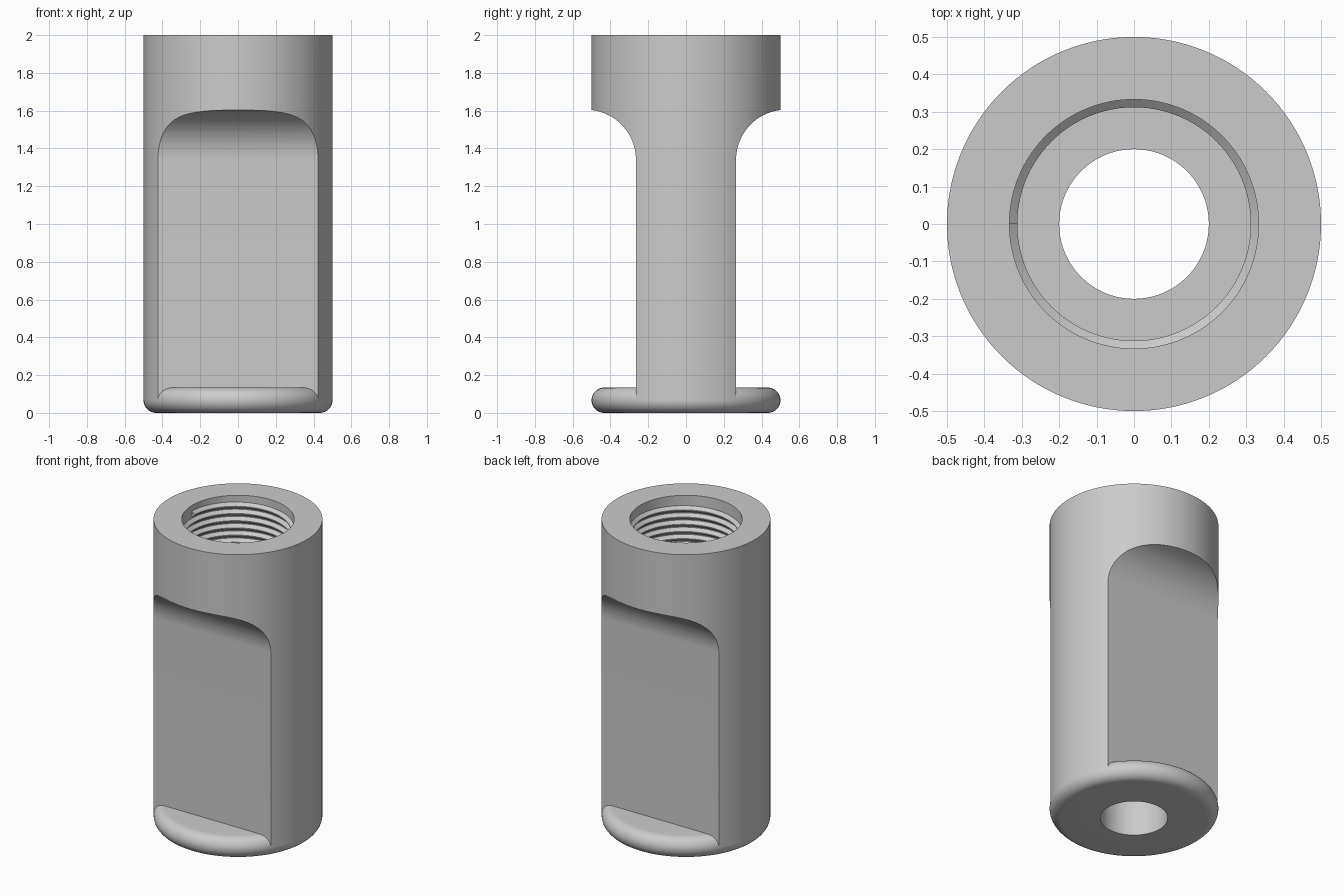
import bpy, bmesh, math

if "Cube" in bpy.data.objects:
    bpy.data.objects.remove(bpy.data.objects["Cube"])

R, BORE, HOLE = 0.5, 0.333, 0.2      # outer, threaded bore, through hole
SHOULDER = 1.6                       # bottom of the threaded bore
FLAT, FR, FZ = 0.265, 0.265, 1.34    # flat offset, fillet radius, fillet start
LIP = 0.067                          # rounding radius of the bottom rim
SEG = 128

grey = bpy.data.materials.new("plain grey")
grey.diffuse_color = (0.6, 0.6, 0.6, 1)
grey.use_nodes = True
grey.node_tree.nodes["Principled BSDF"].inputs["Base Color"].default_value = grey.diffuse_color


def make(name, verts, faces):
    me = bpy.data.meshes.new(name)
    me.from_pydata(verts, [], faces)
    bm = bmesh.new()
    bm.from_mesh(me)
    bmesh.ops.recalc_face_normals(bm, faces=bm.faces)
    bm.to_mesh(me)
    bm.free()
    me.materials.append(grey)
    ob = bpy.data.objects.new(name, me)
    bpy.context.collection.objects.link(ob)
    return ob


def revolve(name, prof):
    n = len(prof)
    verts = [(r * math.cos(2 * math.pi * i / SEG), r * math.sin(2 * math.pi * i / SEG), z)
             for i in range(SEG) for r, z in prof]
    faces = [(i * n + j, (i + 1) % SEG * n + j,
              (i + 1) % SEG * n + (j + 1) % n, i * n + (j + 1) % n)
             for i in range(SEG) for j in range(n)]
    return make(name, verts, faces)


def smooth(ob, angle=30):
    bpy.ops.object.select_all(action='DESELECT')
    ob.select_set(True)
    bpy.context.view_layer.objects.active = ob
    bpy.ops.object.shade_smooth_by_angle(angle=math.radians(angle))


# body: bored cylinder
body = revolve("body", [(R, LIP), (R, 2), (BORE, 2), (BORE, SHOULDER),
                        (HOLE, SHOULDER), (HOLE, LIP)])

# side flats with a filleted upper end, cut front and back
arc = [(FLAT + FR - FR * math.cos(math.pi / 2 * k / 20),
        FZ + FR * math.sin(math.pi / 2 * k / 20)) for k in range(21)]
prof = [(FLAT, -0.1)] + arc + [(0.7, FZ + FR), (0.7, -0.1)]
n = len(prof)
for side in (-1, 1):
    verts = [(x, side * y, z) for x in (-0.8, 0.8) for y, z in prof]
    faces = [tuple(range(n)), tuple(range(n, 2 * n))]
    faces += [(j, (j + 1) % n, n + (j + 1) % n, n + j) for j in range(n)]
    cutter = make("flat_cutter", verts, faces)
    cutter.hide_render = True
    mod = body.modifiers.new("flat", 'BOOLEAN')
    mod.operation, mod.solver, mod.object = 'DIFFERENCE', 'EXACT', cutter
    bpy.context.view_layer.objects.active = body
    bpy.ops.object.modifier_apply(modifier=mod.name)
    bpy.data.objects.remove(cutter)
smooth(body)

# bottom rim: disc with a fully rounded edge
edge = [(R - LIP + LIP * math.cos(a), LIP + LIP * math.sin(a))
        for a in (-math.pi / 2 + math.pi * k / 20 for k in range(21))]
smooth(revolve("bottom_rim", [(HOLE, 0)] + edge + [(HOLE, 2 * LIP)]))

# inner thread: V-shaped ridge swept along a helix, starting at the left
PITCH, TURNS, STEPS = 0.047, 7, 96
section = [(BORE + 0.002, 0.0225), (0.312, 0.003), (0.312, -0.003), (BORE + 0.002, -0.0225)]
count = int(TURNS * STEPS)
verts = []
for i in range(count + 1):
    a = math.pi - 2 * math.pi * i / STEPS
    z0 = 1.942 - PITCH * i / STEPS
    verts += [(r * math.cos(a), r * math.sin(a), max(z0 + dz, SHOULDER - 0.01))
              for r, dz in section]
faces = [(4 * i + j, 4 * i + (j + 1) % 4, 4 * i + 4 + (j + 1) % 4, 4 * i + 4 + j)
         for i in range(count) for j in range(4)]
faces += [(0, 1, 2, 3), tuple(4 * count + j for j in range(4))]
smooth(make("inner_thread", verts, faces))
